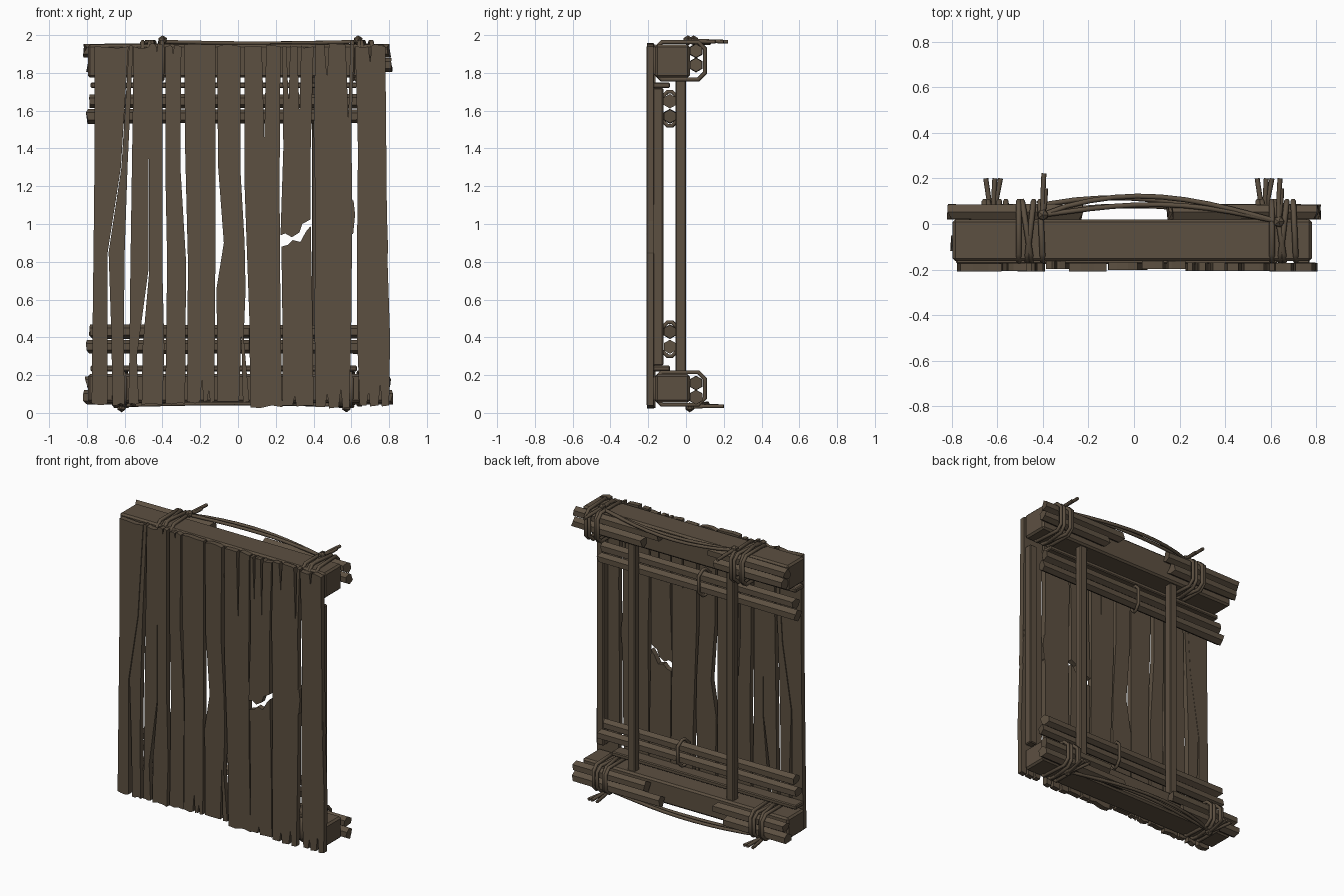
import bpy, bmesh, math, random
from mathutils import Vector

if "Cube" in bpy.data.objects:
    bpy.data.objects.remove(bpy.data.objects["Cube"])

random.seed(4)
wood = bpy.data.materials.new("weathered_brown_wood")
wood.diffuse_color = (0.108, 0.080, 0.053, 1)
wood.use_nodes = True
wood.node_tree.nodes["Principled BSDF"].inputs["Base Color"].default_value = wood.diffuse_color


def finish(name, bm):
    bmesh.ops.recalc_face_normals(bm, faces=bm.faces)
    me = bpy.data.meshes.new(name)
    bm.to_mesh(me)
    bm.free()
    me.materials.append(wood)
    ob = bpy.data.objects.new(name, me)
    bpy.context.collection.objects.link(ob)
    return ob


def box(name, x0, x1, y0, y1, z0, z1, bevel=0.006):
    bm = bmesh.new()
    bmesh.ops.create_cube(bm, size=1)
    for v in bm.verts:
        v.co = ((x0 + x1) / 2 + v.co.x * (x1 - x0), (y0 + y1) / 2 + v.co.y * (y1 - y0),
                (z0 + z1) / 2 + v.co.z * (z1 - z0))
    bmesh.ops.bevel(bm, geom=bm.edges[:], offset=bevel, segments=1, affect='EDGES')
    return finish(name, bm)


def log(name, x0, x1, y, z, r=0.038):
    """Six-sided pole along x with slightly uneven ends."""
    bm = bmesh.new()
    rings = []
    for i in range(4):
        x = x0 + (x1 - x0) * i / 3
        k = r * random.uniform(0.93, 1.05)
        rings.append([bm.verts.new((x + (random.uniform(-.012, .012) if i in (0, 3) else 0),
                                    y + k * math.sin(a * math.pi / 3),
                                    z + k * math.cos(a * math.pi / 3))) for a in range(6)])
    for a, b in zip(rings, rings[1:]):
        for i in range(6):
            bm.faces.new((a[i], a[(i + 1) % 6], b[(i + 1) % 6], b[i]))
    bm.faces.new(rings[0])
    bm.faces.new(rings[-1])
    return finish(name, bm)


def rope(name, pts, r=0.012, closed=False):
    cu = bpy.data.curves.new(name, 'CURVE')
    cu.dimensions = '3D'
    cu.bevel_depth, cu.bevel_resolution, cu.use_fill_caps = r, 1, True
    sp = cu.splines.new('POLY')
    sp.points.add(len(pts) - 1)
    for p, q in zip(sp.points, pts):
        p.co = (*q, 1)
    sp.use_cyclic_u = closed
    tmp = bpy.data.objects.new(name, cu)
    bpy.context.collection.objects.link(tmp)
    me = bpy.data.meshes.new_from_object(tmp.evaluated_get(bpy.context.evaluated_depsgraph_get()))
    bpy.data.objects.remove(tmp)
    me.materials.clear()
    me.materials.append(wood)
    bpy.context.collection.objects.link(bpy.data.objects.new(name, me))


def loop(name, x, y0, y1, z0, z1, skew=0.0, r=0.012, c=0.035):
    """Lashing: chamfered rectangle around a bundle, leaning by skew."""
    yz = [(y0 + c, z0), (y1 - c, z0), (y1, z0 + c), (y1, z1 - c),
          (y1 - c, z1), (y0 + c, z1), (y0, z1 - c), (y0, z0 + c)]
    rope(name, [(x + skew * (y - y0) / (y1 - y0), y, z) for y, z in yz], r, True)


def jag(xa, xb, z, side, cracks):
    """Uneven plank end from xa to xb with V-shaped cracks (fraction, depth)."""
    pts = [(0, z), (0.3, z + random.uniform(-.012, .012)), (0.68, z + random.uniform(-.012, .012)), (1, z)]
    for f, d in cracks:
        pts = [p for p in pts if abs(p[0] - f) > .09]
        pts += [(f - .07, z), (f, z - side * d), (f + .05, z + side * .006)]
    return [(xa + (xb - xa) * f, zz) for f, zz in sorted(pts)]


def plank(name, rows, top=None, bottom=None, tc=(), bc=()):
    """rows: (z, left, right) from bottom to top; outline extruded in y."""
    bot = bottom or jag(rows[0][1], rows[0][2], rows[0][0], -1, bc)
    tp = top or jag(rows[-1][1], rows[-1][2], rows[-1][0], 1, tc)
    mid = rows[1:-1]
    out = bot + [(r, z) for z, l, r in mid] + tp[::-1] + [(l, z) for z, l, r in mid[::-1]]
    yf = random.uniform(-.210, -.196)
    bm = bmesh.new()
    f = bm.faces.new([bm.verts.new((x, yf, z)) for x, z in out])
    ext = bmesh.ops.extrude_face_region(bm, geom=[f])
    for v in ext['geom']:
        if isinstance(v, bmesh.types.BMVert):
            v.co.y = yf + 0.036
    bmesh.ops.triangulate(bm, faces=[f for f in bm.faces if len(f.verts) > 4])
    return finish(name, bm)


# Front planks
plank("plank_1", [(.05, -.775, -.69), (.85, -.765, -.69), (1.3, -.76, -.62), (1.94, -.76, -.58)])
plank("plank_2", [(.04, -.665, -.60), (.4, -.67, -.605), (.85, -.685, -.60), (1.3, -.617, -.585), (1.94, -.577, -.555)])
plank("plank_3_left", [(.05, -.58, -.525), (.3, -.575, -.535), (.75, -.57, -.475), (1.94, -.552, -.47)])
plank("plank_3_right", [(.04, -.51, -.40), (.35, -.505, -.39), (.75, -.47, -.40), (1.3, -.472, -.40), (1.95, -.472, -.40)], tc=[(.6, .05)])
plank("plank_4", [(.05, -.385, -.28), (.8, -.375, -.275), (1.3, -.385, -.305), (1.94, -.385, -.30)], tc=[(.5, .04)])
plank("plank_5", [(.06, -.27, -.125), (.8, -.265, -.12), (1.4, -.28, -.12), (1.95, -.285, -.12)], bc=[(.55, .13), (.8, .06)])
plank("plank_6", [(.06, -.11, .06), (.4, -.11, .03), (.65, -.115, .04), (.9, -.075, .035), (1.3, -.105, .012), (1.94, -.112, .015)], bc=[(.75, .35)])
plank("plank_7", [(.03, .065, .235), (.5, .06, .225), (1.2, .035, .22), (1.94, .035, .225)], tc=[(.55, .5)])
plank("plank_8_lower", [(.04, .235, .40), (.5, .235, .395), (.9, .23, .385)], bc=[(.4, .05)],
      top=[(.23, .88), (.265, .89), (.29, .915), (.33, .905), (.36, .96), (.385, .99)])
plank("plank_8_upper", [(1.0, .225, .385), (1.4, .24, .385), (1.94, .235, .40)], tc=[(.2, .3), (.55, .38)],
      bottom=[(.225, .94), (.25, .95), (.285, .93), (.325, .955), (.34, 1.0), (.385, 1.025)])
plank("plank_9", [(.03, .41, .59), (.5, .405, .60), (1.1, .41, .605), (1.5, .40, .60), (1.95, .41, .615)], tc=[(.3, .18), (.85, .4)], bc=[(.35, .07), (.75, .1)])
plank("plank_10", [(.04, .645, .80), (.4, .63, .805), (.85, .63, .79), (1.4, .635, .785), (1.94, .62, .78)], tc=[(.5, .08)], bc=[(.3, .07), (.7, .11)])
# Backing slat and splinters on the right edge
box("edge_slat", .715, .77, -.175, -.12, .25, 1.72)
plank("edge_splinter", [(.85, .785, .795), (1.0, .775, .79), (1.1, .77, .78)])
plank("gap_splinter", [(.95, .595, .61), (1.05, .60, .62), (1.12, .60, .612)])

# Heavy beams, thin shelf boards, back posts
box("top_beam", -.795, .78, -.163, .02, 1.775, 1.95, .012)
box("bottom_beam", -.795, .78, -.163, .02, .055, .205, .012)
box("top_shelf_board", -.78, .63, -.175, -.085, 1.72, 1.75)
box("bottom_shelf_board", -.78, .63, -.175, -.085, .22, .25)
for i, x in enumerate((-.335, .42)):
    box(f"back_post_{i}", x - .028, x + .028, -.055, 0, .19, 1.79)

# Paired rails behind the planks, each pair tied once
for n, zs, xt in (("upper", (1.65, 1.57), -.09), ("lower", (.43, .35), .07)):
    log(f"{n}_rail_a", -.78, .68, -.085, zs[0])
    log(f"{n}_rail_b", -.80, .71, -.085, zs[1])
    loop(f"{n}_rail_tie", xt, -.132, -.038, zs[1] - .05, zs[0] + .05, .02, .011)

# Short poles lashed to the beams
log("top_left_pole_a", -.81, -.23, .053, 1.917)
log("top_left_pole_b", -.80, -.27, .053, 1.842)
log("top_right_pole_a", .16, .80, .053, 1.917)
log("top_right_pole_b", .28, .81, .053, 1.842)
log("bottom_left_pole_a", -.80, -.27, .053, .158)
log("bottom_left_pole_b", -.81, -.35, .053, .083)
log("bottom_right_pole_a", .26, .80, .053, .158)
log("bottom_right_pole_b", .15, .81, .053, .083)

# Rope lashings around beam and poles, with knots and loose tails
lashings = (("top_left", -.45, 1.765, 1.963, -.40, .04), ("top_right", .66, 1.765, 1.963, .635, .01),
            ("bottom_left", -.60, .043, .215, -.615, .02), ("bottom_right", .60, .043, .215, .575, .02))
for n, x, z0, z1, kx, ky in lashings:
    top = n.startswith("top")
    for i, (dx, sk) in enumerate(((-.055, .0), (-.02, .03), (.0, -.04), (.05, -.012))):
        loop(f"{n}_lashing_{i}", x + dx, -.163, .1, z0, z1, sk, .0125)
    kz = 1.972 if top else .03
    bm = bmesh.new()
    bmesh.ops.create_icosphere(bm, subdivisions=1, radius=.027)
    for v in bm.verts:
        v.co += Vector((kx, ky, kz))
    finish(f"{n}_knot", bm)
    tz = 1.965 if top else .035
    rope(f"{n}_tail_a", [(kx, ky, kz), (kx, .11, tz + .004), (kx + .005, .222 if n == "top_left" else .2, tz)], .011)
    rope(f"{n}_tail_b", [(kx, ky, kz), (kx + .01, .1, tz), (kx + (.012 if top else .03), .155 if top else .2, tz)], .011)
    if not top:
        rope(f"{n}_tail_c", [(kx, ky, kz), (kx - .02, .1, tz), (kx - .035, .2, tz)], .011)

# Slack ropes strung between the lashings
for n, xa, xb, ya, yb, z, sag in (("top", -.40, .635, .04, .01, 1.965, .008), ("bottom", -.615, .575, .02, .02, .04, -.01)):
    for j, h in enumerate((.095, .06)):
        pts = []
        for i in range(11):
            t = i / 10
            s = math.sin(math.pi * t ** (.85 + .2 * j))
            pts.append((xa + (xb - xa) * t, ya + (yb - ya) * t + h * s, z - sag * s))
        rope(f"{n}_slack_rope_{j}", pts, .011)
